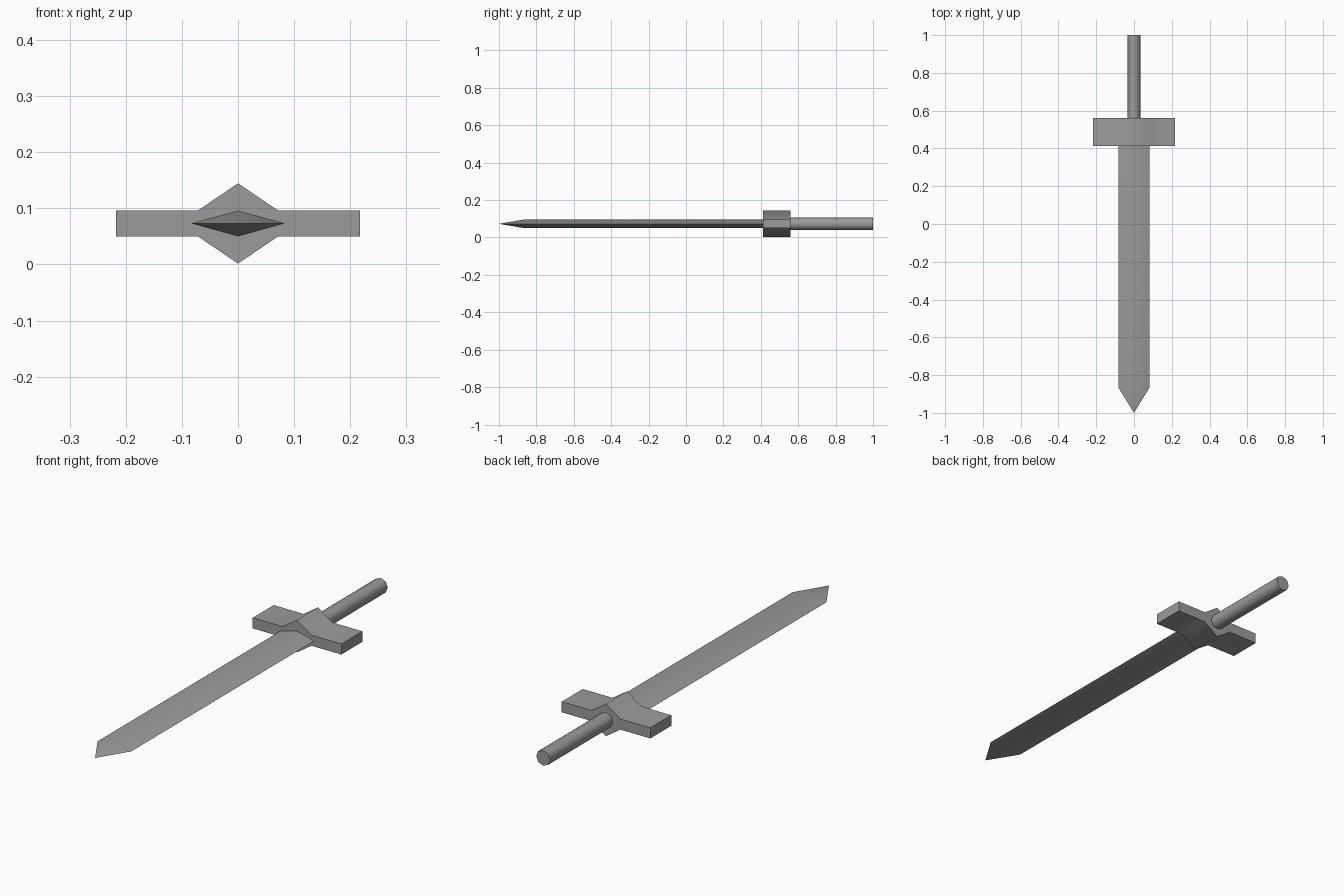
import bpy, bmesh, math

if "Cube" in bpy.data.objects:
    bpy.data.objects.remove(bpy.data.objects["Cube"], do_unlink=True)

MID = 0.073  # height of the long axis

grey = bpy.data.materials.new("steel grey")
grey.use_nodes = True
colour = (0.33, 0.33, 0.33, 1)
grey.diffuse_color = colour
grey.node_tree.nodes["Principled BSDF"].inputs["Base Color"].default_value = colour


def loft(name, outline, y0, y1, smooth, tip=None):
    """Extrude an x-z outline along y; a tip closes the front to a point."""
    bm = bmesh.new()
    front, back = [[bm.verts.new((x, y, MID + z)) for x, z in outline] for y in (y0, y1)]
    count = len(outline)
    bm.faces.new(back)
    if tip is None:
        bm.faces.new(front)
    else:
        point = bm.verts.new((0, tip, MID))
    for i in range(count):
        j = (i + 1) % count
        bm.faces.new((front[i], front[j], back[j], back[i]))
        if tip is not None:
            bm.faces.new((front[i], front[j], point))
    bmesh.ops.recalc_face_normals(bm, faces=bm.faces)
    mesh = bpy.data.meshes.new(name)
    bm.to_mesh(mesh)
    bm.free()
    obj = bpy.data.objects.new(name, mesh)
    bpy.context.collection.objects.link(obj)
    mesh.materials.append(grey)
    bpy.ops.object.select_all(action="DESELECT")
    obj.select_set(True)
    bpy.context.view_layer.objects.active = obj
    bpy.ops.object.shade_smooth_by_angle(angle=math.radians(smooth))
    return obj


# Diamond-section blade with a pointed end
loft("blade", [(0.083, 0), (0, 0.023), (-0.083, 0), (0, -0.023)], -0.865, 0.43, 40, tip=-1)

# Crossguard: a flat bar swelling to a ridge in the middle
upper = [(0.217, 0.0235), (0.071, 0.0235), (0, 0.0715), (-0.071, 0.0235), (-0.217, 0.0235)]
lower = [(-x, -z) for x, z in upper]
loft("crossguard", upper + lower, 0.413, 0.56, 75)

# Eight-sided grip
turns = [math.tau * i / 8 for i in range(8)]
loft("grip", [(0.034 * math.cos(a), 0.034 * math.sin(a)) for a in turns], 0.55, 1, 50)
